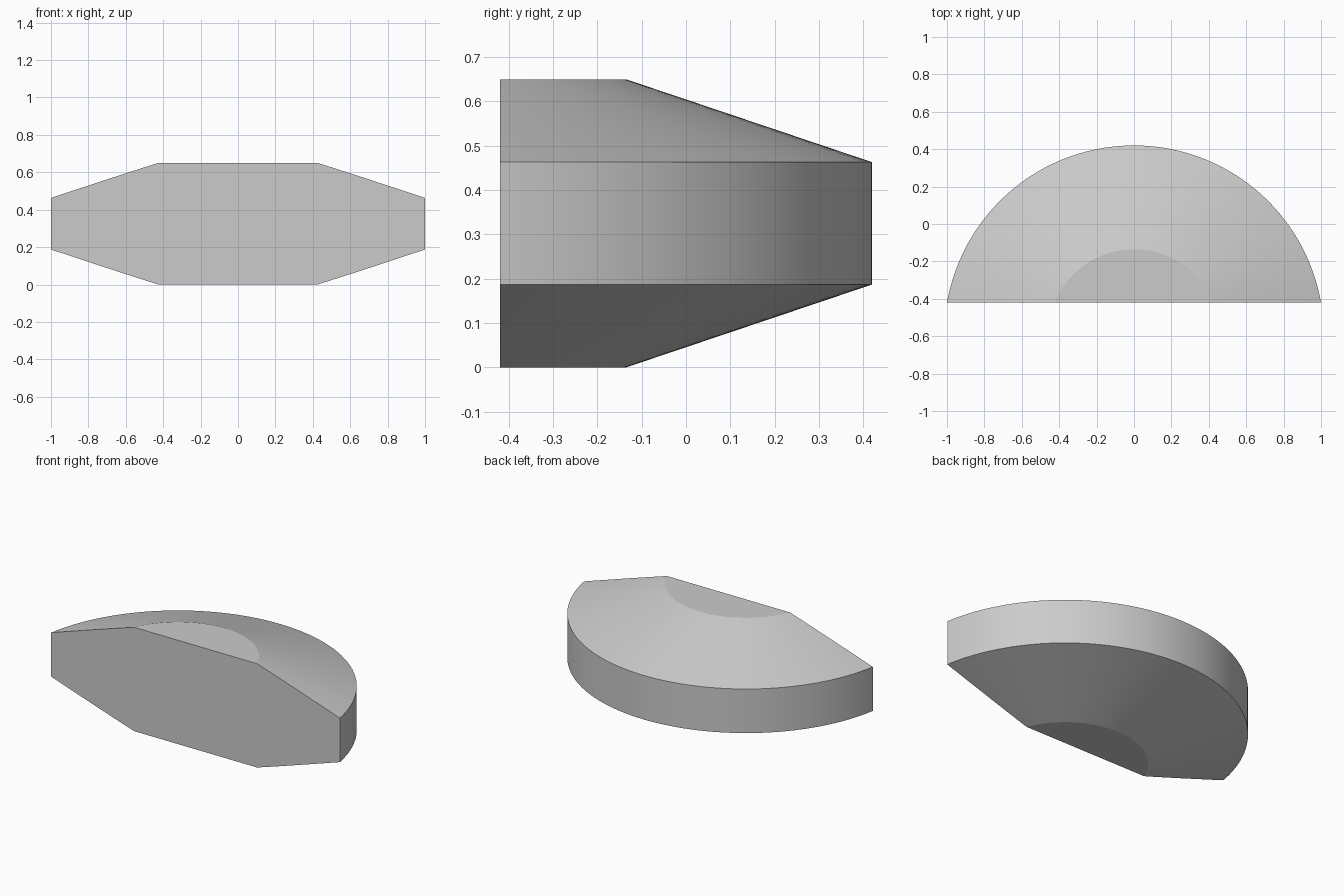
import bpy, bmesh, math

cube = bpy.data.objects.get("Cube")
if cube:
    bpy.data.objects.remove(cube, do_unlink=True)

# Disc measurements: the disc centre lies in front of the flat cut face
RIM, FLAT = 1.015, 0.46
HEIGHT, RIM_LOW, RIM_HIGH = 0.65, 0.187, 0.463
CUT_Y, BACK_Y = -0.42, 0.42
CENTRE_Y = BACK_Y - RIM
SEGMENTS = 128

grey = bpy.data.materials.new("light grey")
grey.use_nodes = True
colour = (0.6, 0.6, 0.6, 1)
grey.diffuse_color = colour
grey.node_tree.nodes["Principled BSDF"].inputs["Base Color"].default_value = colour

# Turned disc with bevelled top and bottom
bm = bmesh.new()
rings = []
for radius, z in ((FLAT, 0), (RIM, RIM_LOW), (RIM, RIM_HIGH), (FLAT, HEIGHT)):
    ring = []
    for i in range(SEGMENTS):
        a = math.tau * i / SEGMENTS
        ring.append(bm.verts.new((radius * math.cos(a), CENTRE_Y + radius * math.sin(a), z)))
    rings.append(ring)
for low, high in zip(rings, rings[1:]):
    for i in range(SEGMENTS):
        j = (i + 1) % SEGMENTS
        bm.faces.new((low[i], low[j], high[j], high[i]))
bm.faces.new(rings[0][::-1])
bm.faces.new(rings[-1])

# Slice off the front and close the flat face
cut = bmesh.ops.bisect_plane(bm, geom=bm.verts[:] + bm.edges[:] + bm.faces[:],
                             plane_co=(0, CUT_Y, 0), plane_no=(0, -1, 0), clear_outer=True)
edges = [e for e in cut["geom_cut"] if isinstance(e, bmesh.types.BMEdge)]
bmesh.ops.holes_fill(bm, edges=edges, sides=0)
bmesh.ops.recalc_face_normals(bm, faces=bm.faces[:])

mesh = bpy.data.meshes.new("half_disc")
bm.to_mesh(mesh)
bm.free()
mesh.materials.append(grey)
half_disc = bpy.data.objects.new("half_disc", mesh)
bpy.context.collection.objects.link(half_disc)

# Smooth the curved walls, keep the crisp edges
bpy.ops.object.select_all(action="DESELECT")
half_disc.select_set(True)
bpy.context.view_layer.objects.active = half_disc
bpy.ops.object.shade_smooth_by_angle(angle=math.radians(15))
